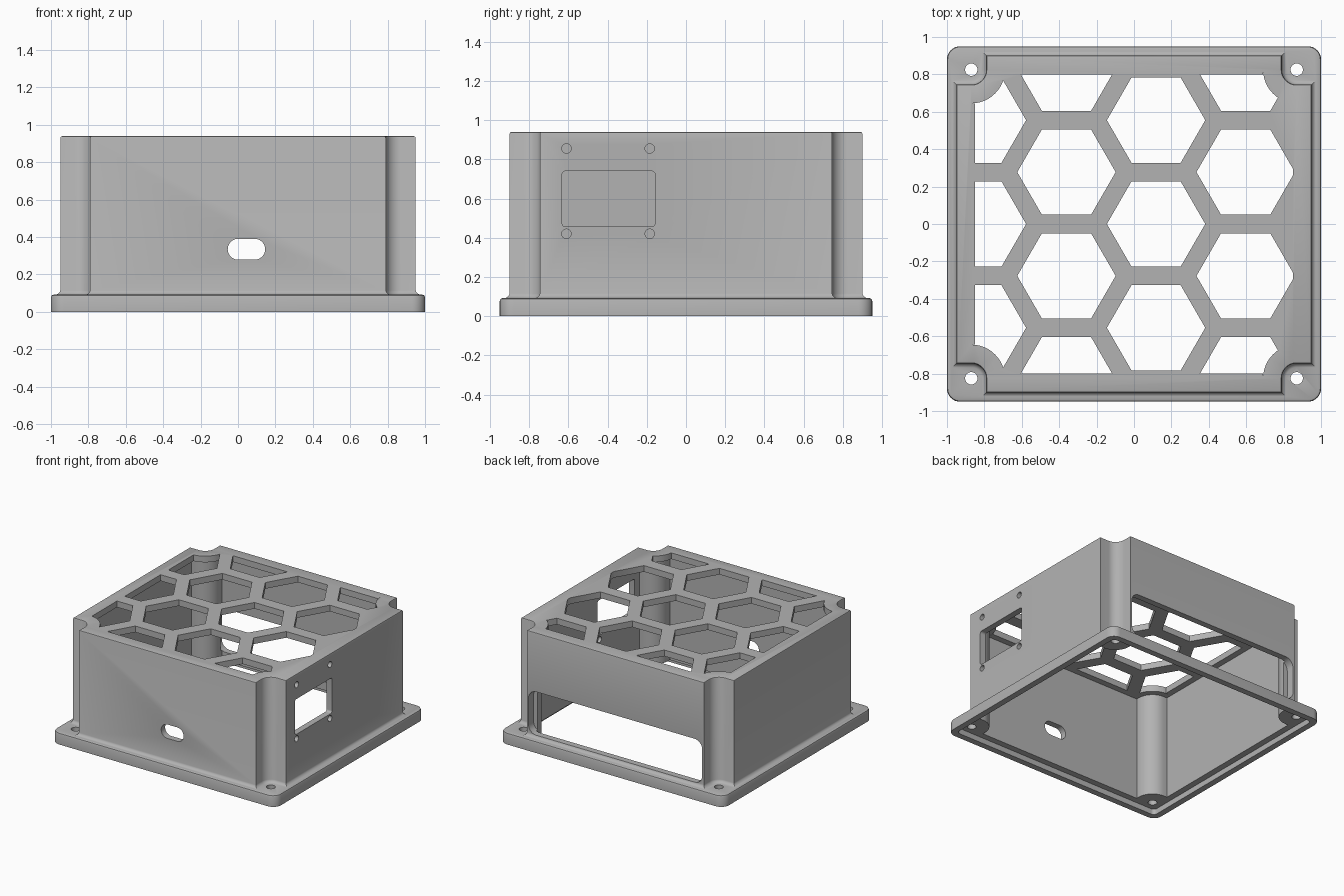
import bpy, bmesh, math
from mathutils import Vector

if "Cube" in bpy.data.objects:
    bpy.data.objects.remove(bpy.data.objects["Cube"], do_unlink=True)

HALF_X, HALF_Y, TOP = 0.95, 0.90, 0.94   # wall extents
SCREW = Vector((0.87, 0.825))            # corner screw position
NOTCH, WALL = 0.08, 0.05

grey = bpy.data.materials.new("plain grey")
grey.use_nodes = True
colour = (0.45, 0.45, 0.45, 1)
grey.diffuse_color = colour
grey.node_tree.nodes["Principled BSDF"].inputs["Base Color"].default_value = colour


def loft(name, rings):
    """Closed solid through equal-length rings of 3D points."""
    bm = bmesh.new()
    loops = [[bm.verts.new(p) for p in ring] for ring in rings]
    n = len(loops[0])
    for a, b in zip(loops, loops[1:]):
        for i in range(n):
            j = (i + 1) % n
            bm.faces.new((a[i], a[j], b[j], b[i]))
    bm.faces.new(loops[0])
    bm.faces.new(loops[-1])
    bmesh.ops.remove_doubles(bm, verts=bm.verts, dist=1e-5)
    bmesh.ops.recalc_face_normals(bm, faces=bm.faces)
    mesh = bpy.data.meshes.new(name)
    bm.to_mesh(mesh)
    bm.free()
    mesh.materials.append(grey)
    obj = bpy.data.objects.new(name, mesh)
    bpy.context.collection.objects.link(obj)
    return obj


def combine(target, other, operation):
    """Apply a boolean and discard the second solid."""
    mod = target.modifiers.new("join", 'BOOLEAN')
    mod.operation, mod.object, mod.solver = operation, other, 'EXACT'
    bpy.context.view_layer.objects.active = target
    bpy.ops.object.modifier_apply(modifier=mod.name)
    bpy.data.objects.remove(other, do_unlink=True)


def at_z(points, z):
    return [(x, y, z) for x, y in points]


def notched(inset):
    """Wall outline with a rounded notch at each corner, inset by a distance."""
    r = NOTCH + inset
    corner = [(HALF_X - inset, SCREW.y - r)]
    for i in range(13):
        a = math.radians(270 - 7.5 * i)
        corner.append((SCREW.x + r * math.cos(a), SCREW.y + r * math.sin(a)))
    corner.append((SCREW.x - r, HALF_Y - inset))
    back = corner[::-1]
    return (corner + [(-x, y) for x, y in back]
            + [(-x, -y) for x, y in corner] + [(x, -y) for x, y in back])


def rounded(hx, hy, r, cx=0, cy=0, steps=8):
    """Rounded rectangle; a circle when the radius equals both half sizes."""
    pts = []
    for q, (sx, sy) in enumerate(((1, 1), (-1, 1), (-1, -1), (1, -1))):
        for i in range(steps + 1):
            a = (q + i / steps) * math.pi / 2
            pts.append((cx + sx * (hx - r) + r * math.cos(a),
                        cy + sy * (hy - r) + r * math.sin(a)))
    return pts


# Outer walls with a flared foot and a softened top edge
case = loft("vented_enclosure", [at_z(notched(d), z) for d, z in (
    (-0.022, 0.05), (-0.022, 0.092), (-0.012, 0.097), (-0.004, 0.105),
    (0, 0.115), (0, TOP - 0.01), (0.003, TOP - 0.003), (0.01, TOP))])

# Base flange
flange = loft("flange", [at_z(rounded(1 - d, 0.95 - d, 0.07 - d), z) for d, z in (
    (0, 0), (0, 0.078), (0.004, 0.088), (0.014, 0.092))])
combine(case, flange, 'UNION')

# Hollow interior and the recess under the flange
combine(case, loft("interior", [at_z(notched(WALL), z) for z in (-0.1, TOP - WALL)]),
        'DIFFERENCE')
combine(case, loft("recess", [at_z(rounded(0.95, 0.90, 0.03), z) for z in (-0.1, 0.045)]),
        'DIFFERENCE')

# Corner screw holes
for sx in (-1, 1):
    for sy in (-1, 1):
        hole = rounded(0.033, 0.033, 0.033, sx * SCREW.x, sy * SCREW.y)
        combine(case, loft("screw_hole", [at_z(hole, 0.01), at_z(hole, 0.2)]), 'DIFFERENCE')

# Honeycomb vents, clipped to a border that follows the walls
RADIUS, COL, ROW = 0.263, 0.479, 0.555
border = notched(0.1)
for col in range(4):
    rows = (-1, 0, 1) if col % 2 == 0 else (-1.5, -0.5, 0.5, 1.5)
    for row in rows:
        cx, cy = -0.84 + COL * col, ROW * row
        cell = [(cx + RADIUS * math.cos(k * math.pi / 3),
                 cy + RADIUS * math.sin(k * math.pi / 3)) for k in range(6)]
        vent = loft("vent", [at_z(cell, 0.8), at_z(cell, 1.1)])
        clip = loft("clip", [at_z(border, 0.7), at_z(border, 1.05)])
        combine(vent, clip, 'INTERSECT')
        combine(case, vent, 'DIFFERENCE')

# Front cable slot
slot = rounded(0.1, 0.056, 0.056, 0.045, 0.335)
combine(case, loft("cable_slot", [[(x, y, z) for x, z in slot] for y in (-1, -0.8)]),
        'DIFFERENCE')

# Socket window with four screw holes in the right wall
cutouts = [rounded(0.237, 0.142, 0.018, -0.395, 0.598)]
cutouts += [rounded(0.024, 0.024, 0.024, y, z) for y in (-0.61, -0.185) for z in (0.42, 0.855)]
for shape in cutouts:
    combine(case, loft("socket_cut", [[(x, y, z) for y, z in shape] for x in (0.8, 1.1)]),
            'DIFFERENCE')

# Wide opening in the back wall
opening = rounded(0.775, 0.175, 0.07, 0, 0.29)
combine(case, loft("back_opening", [[(x, y, z) for x, z in opening] for y in (0.835, 1.1)]),
        'DIFFERENCE')

# Smooth curves, crisp edges
bpy.ops.object.select_all(action='DESELECT')
case.select_set(True)
bpy.context.view_layer.objects.active = case
bpy.ops.object.shade_smooth_by_angle(angle=math.radians(30))
